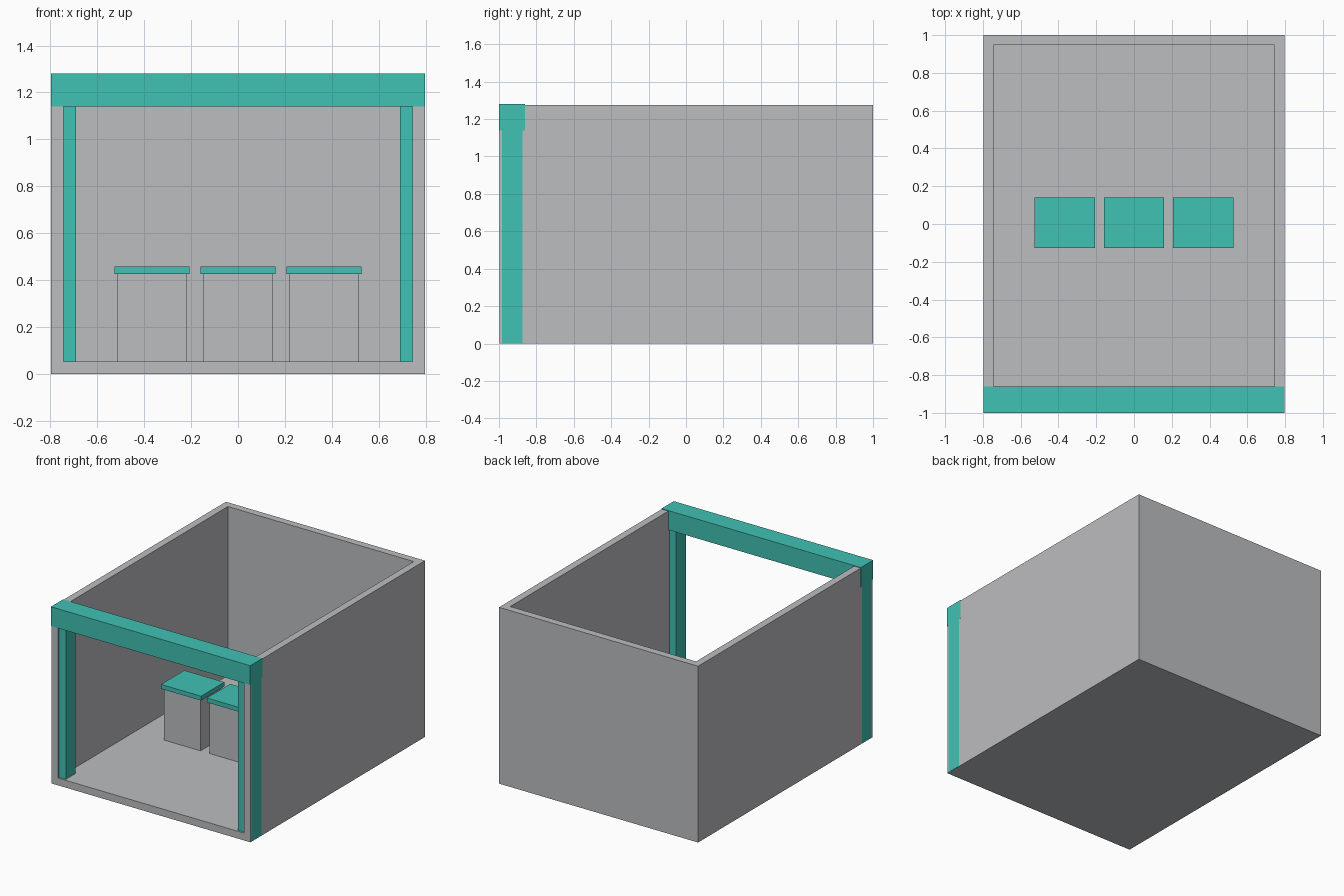
import bpy

if "Cube" in bpy.data.objects:
    bpy.data.objects.remove(bpy.data.objects["Cube"])


def material(name, rgb):
    m = bpy.data.materials.new(name)
    m.diffuse_color = (*rgb, 1.0)
    m.use_nodes = True
    m.node_tree.nodes["Principled BSDF"].inputs["Base Color"].default_value = m.diffuse_color
    return m


GREY = material("light_grey", (0.503, 0.509, 0.527))
TEAL = material("teal", (0.053, 0.539, 0.456))


def box(name, x, y, z, mat):
    """Box spanning the (min, max) ranges x, y and z."""
    bpy.ops.mesh.primitive_cube_add(size=1)
    ob = bpy.context.object
    ob.name = name
    ob.location = [(a + b) / 2 for a, b in (x, y, z)]
    ob.scale = [b - a for a, b in (x, y, z)]
    bpy.ops.object.transform_apply(location=True, rotation=False, scale=True)
    ob.data.materials.append(mat)
    return ob


W, T = 0.797, 0.053          # half width, wall thickness
FRONT, BACK = -0.996, 1.0
TOP = 1.276

# Room shell, open at the front and top: a block with its interior cut away
shell = box("room_shell", (-W, W), (FRONT, BACK), (0, TOP), GREY)
cutter = box("room_cutter", (-W + T, W - T), (-1.2, BACK - T), (T, 1.5), GREY)
cut = shell.modifiers.new("hollow", 'BOOLEAN')
cut.operation = 'DIFFERENCE'
cut.solver = 'EXACT'
cut.object = cutter
bpy.context.view_layer.objects.active = shell
bpy.ops.object.modifier_apply(modifier="hollow")
bpy.data.objects.remove(cutter, do_unlink=True)

# Entrance frame: posts set through the side walls and a beam across the top
E = W + 0.001
for side, label in ((-1, "left"), (1, "right")):
    box(label + "_post", sorted((side * 0.69, side * E)),
        (-0.983, -0.873), (0.001, 1.14), TEAL)
box("entrance_beam", (-E, E), (-1.0, -0.86), (1.14, 1.28), TEAL)

# Row of three pedestals with overhanging tops
for i, label in enumerate(("left", "middle", "right")):
    cx, cy = (i - 1) * 0.367, 0.006
    box(label + "_pedestal", (cx - 0.147, cx + 0.147),
        (cy - 0.12, cy + 0.12), (T, 0.425), GREY)
    box(label + "_pedestal_top", (cx - 0.16, cx + 0.16),
        (cy - 0.133, cy + 0.133), (0.425, 0.457), TEAL)
